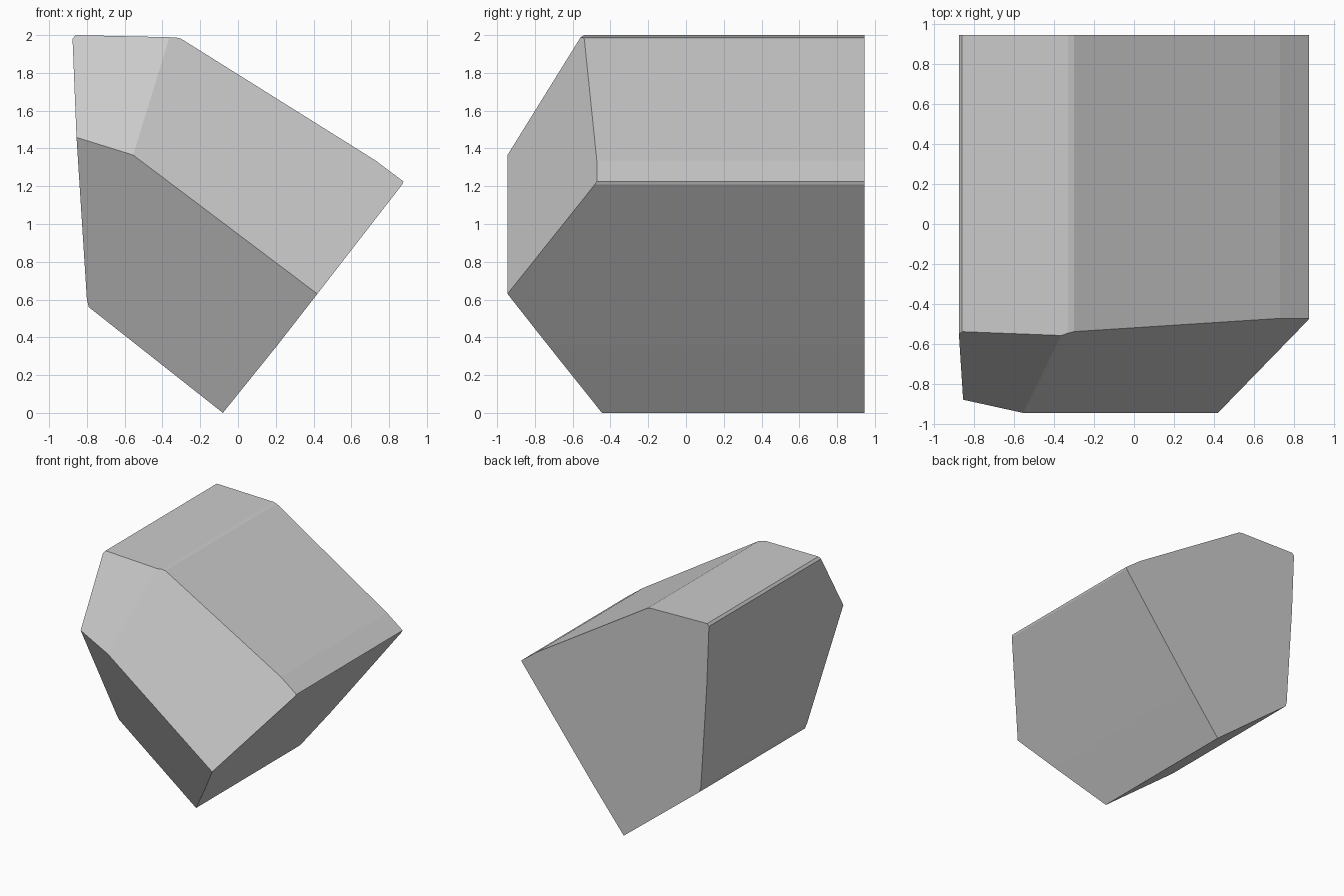
import bpy, bmesh
from mathutils import Vector

if "Cube" in bpy.data.objects:
    bpy.data.objects.remove(bpy.data.objects["Cube"])

# Side profile (x, z) of the block, extruded along y
PROFILE = [(-0.08, 0.0), (0.21, 0.36), (0.42, 0.63), (0.87, 1.21), (0.876, 1.225),
           (0.73, 1.335), (-0.30, 1.98), (-0.33, 1.988), (-0.86, 2.0), (-0.876, 1.98),
           (-0.855, 1.46), (-0.80, 0.60), (-0.79, 0.56)]
FRONT, BACK = -0.945, 0.945

bm = bmesh.new()
face = bm.faces.new([bm.verts.new((x, FRONT - 0.1, z)) for x, z in PROFILE])
ext = bmesh.ops.extrude_face_region(bm, geom=[face])
verts = [g for g in ext["geom"] if isinstance(g, bmesh.types.BMVert)]
bmesh.ops.translate(bm, verts=verts, vec=(0, BACK - FRONT + 0.1, 0))
bmesh.ops.recalc_face_normals(bm, faces=bm.faces[:])


def slice_front(a, b, c):
    """Cut away everything in front of the plane through three points, then cap."""
    a, b, c = Vector(a), Vector(b), Vector(c)
    n = (b - a).cross(c - a).normalized()
    if n.y > 0:
        n = -n
    geom = bm.verts[:] + bm.edges[:] + bm.faces[:]
    bmesh.ops.bisect_plane(bm, geom=geom, plane_co=a, plane_no=n,
                           dist=1e-5, clear_outer=True)
    rim = [e for e in bm.edges if e.is_boundary]
    bmesh.ops.holes_fill(bm, edges=rim, sides=0)


# Three front facets meeting along the slanted ridge
left, right = (-0.555, FRONT, 1.365), (0.42, FRONT, 0.63)
slice_front(left, right, (0.875, -0.475, 1.22))                 # upper facet
slice_front(left, right, (-0.08, -0.445, 0.0))                  # lower facet
slice_front(left, (-0.855, -0.878, 1.46), (-0.36, -0.557, 1.99))  # upper left facet

bmesh.ops.remove_doubles(bm, verts=bm.verts[:], dist=1e-4)
bmesh.ops.recalc_face_normals(bm, faces=bm.faces[:])
mesh = bpy.data.meshes.new("faceted_block")
bm.to_mesh(mesh)
bm.free()
bpy.context.collection.objects.link(bpy.data.objects.new("faceted_block", mesh))
